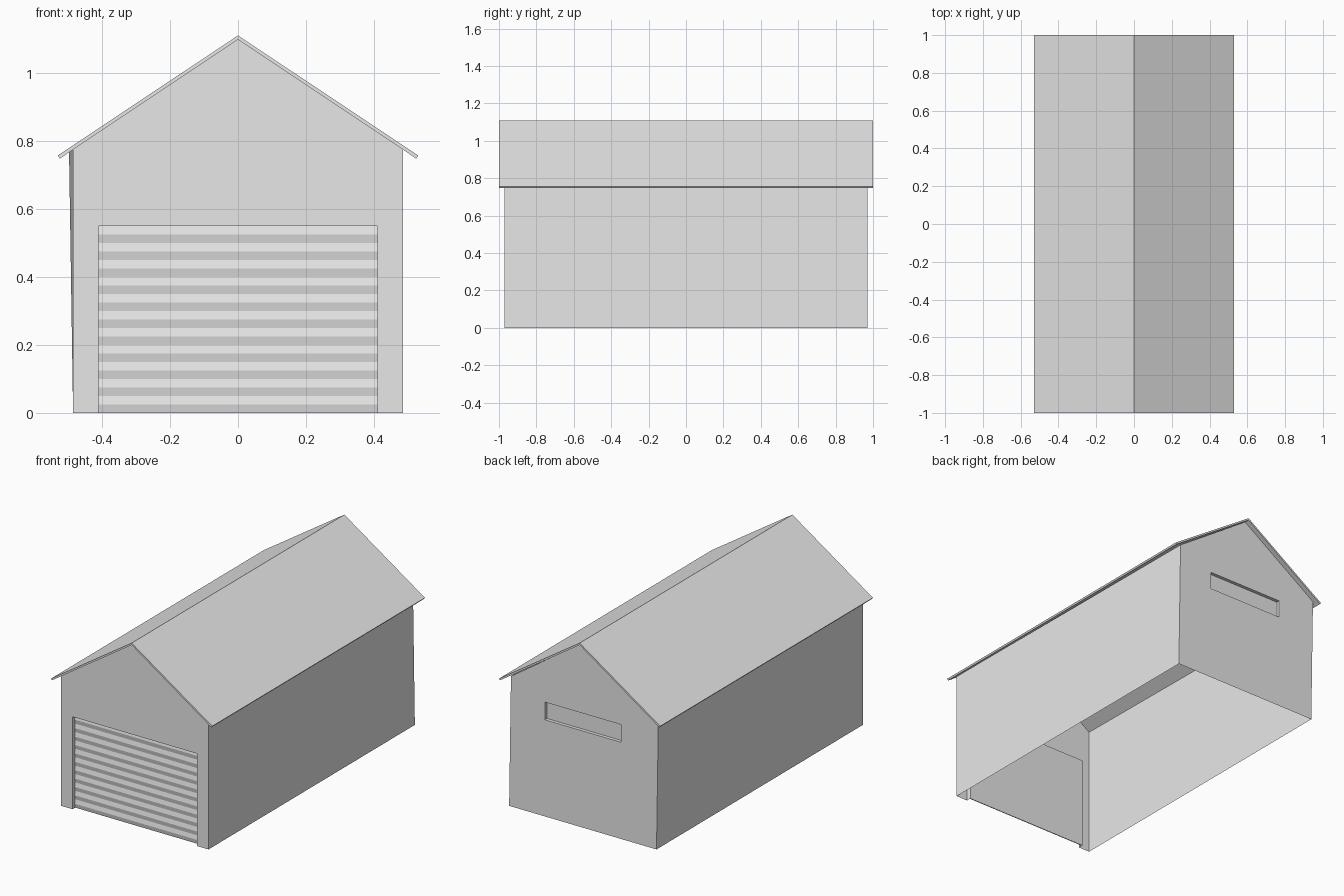
import bpy
import bmesh

cube = bpy.data.objects.get("Cube")
if cube:
    bpy.data.objects.remove(cube, do_unlink=True)

grey = bpy.data.materials.new("light_grey")
grey.use_nodes = True
grey.diffuse_color = (0.8, 0.8, 0.8, 1)
grey.node_tree.nodes["Principled BSDF"].inputs["Base Color"].default_value = (0.8, 0.8, 0.8, 1)

# Main dimensions
W, D = 0.485, 0.97            # half width and half depth of the walls
EAVE, APEX = 0.775, 1.098     # wall heights
DOOR_W, DOOR_H, DOOR_IN = 0.41, 0.55, 0.025
WIN_W, WIN_LOW, WIN_TOP, WIN_IN = 0.25, 0.575, 0.68, 0.02
LEAN = 0.012                  # sideways lean of the back eaves


def make_object(name, faces):
    """Build an object from face outlines, welding shared corners."""
    bm = bmesh.new()
    for outline in faces:
        bm.faces.new([bm.verts.new(p) for p in outline])
    bmesh.ops.remove_doubles(bm, verts=bm.verts, dist=0.0001)
    mesh = bpy.data.meshes.new(name)
    bm.to_mesh(mesh)
    bm.free()
    mesh.materials.append(grey)
    obj = bpy.data.objects.new(name, mesh)
    bpy.context.collection.objects.link(obj)
    return obj


def at_y(y, outline):
    return [(x, y, z) for x, z in outline]


def bridge(path, y0, y1):
    """Quads joining a path at depth y0 to its copy at depth y1."""
    return [[(a[0], y0, a[1]), (b[0], y0, b[1]), (b[0], y1, b[1]), (a[0], y1, a[1])]
            for a, b in zip(path, path[1:])]


def extrude_x(name, profile, half):
    """Solid with a y-z profile, running across x."""
    ends = [[(s * half, y, z) for y, z in profile] for s in (-1, 1)]
    n = len(profile)
    sides = [[ends[0][i], ends[0][(i + 1) % n], ends[1][(i + 1) % n], ends[1][i]]
             for i in range(n)]
    obj = make_object(name, ends + sides)
    fix_normals(obj)
    return obj


def fix_normals(obj):
    bm = bmesh.new()
    bm.from_mesh(obj.data)
    bmesh.ops.recalc_face_normals(bm, faces=bm.faces)
    bm.to_mesh(obj.data)
    bm.free()


# Front wall with its door opening and the returns around it
opening = [(-DOOR_W, 0), (-DOOR_W, DOOR_H), (DOOR_W, DOOR_H), (DOOR_W, 0)]
gable = opening + [(W, 0), (W, EAVE), (0, APEX), (-W, EAVE), (-W, 0)]
front = make_object("front_wall", [at_y(-D, gable)] + bridge(opening, -D, -D + DOOR_IN))
fix_normals(front)
if front.data.polygons[0].normal.y > 0:
    front.data.flip_normals()

# Ribbed door: shallow ridges outside, flat inside
RIBS = 22
step = DOOR_H / RIBS
face_y = -D + DOOR_IN
ribs = [(face_y - 0.005 * (i % 2), i * step) for i in range(RIBS + 1)]
extrude_x("ribbed_door", ribs + [(face_y + 0.005, DOOR_H), (face_y + 0.005, 0)], DOOR_W)

# Back wall in two halves around the window recess
halves = []
for s in (1, -1):
    half = [(0, 0), (0, WIN_LOW), (s * WIN_W, WIN_LOW), (s * WIN_W, WIN_TOP),
            (0, WIN_TOP), (0, APEX), (s * W - LEAN, EAVE), (s * W, 0)]
    halves.append(at_y(D, half[::s]))
back = make_object("back_wall", halves)
if back.data.polygons[0].normal.y < 0:
    back.data.flip_normals()

# Blank window panel set into the back wall
frame = [(-WIN_W, WIN_LOW), (-WIN_W, WIN_TOP), (WIN_W, WIN_TOP), (WIN_W, WIN_LOW)]
panel = make_object("back_window_panel",
                    [at_y(D - WIN_IN, frame)] + bridge(frame + frame[:1], D - WIN_IN, D))
fix_normals(panel)
if panel.data.polygons[0].normal.y < 0:
    panel.data.flip_normals()

# Long side walls
for name, s in (("left_wall", 1), ("right_wall", -1)):
    wall = [(s * W, -D, 0), (s * W, D, 0), (s * W - LEAN, D, EAVE), (s * W, -D, EAVE)]
    make_object(name, [wall[::s]])

# Thin pitched roof, overhanging on all sides
roof_outline = [(-0.53, 0.757), (0, 1.11), (0.53, 0.757),
                (0.524, 0.748), (0, 1.098), (-0.524, 0.748)]
roof = make_object("roof", [at_y(-1, roof_outline), at_y(1, roof_outline)]
                   + bridge(roof_outline + roof_outline[:1], -1, 1))
fix_normals(roof)
